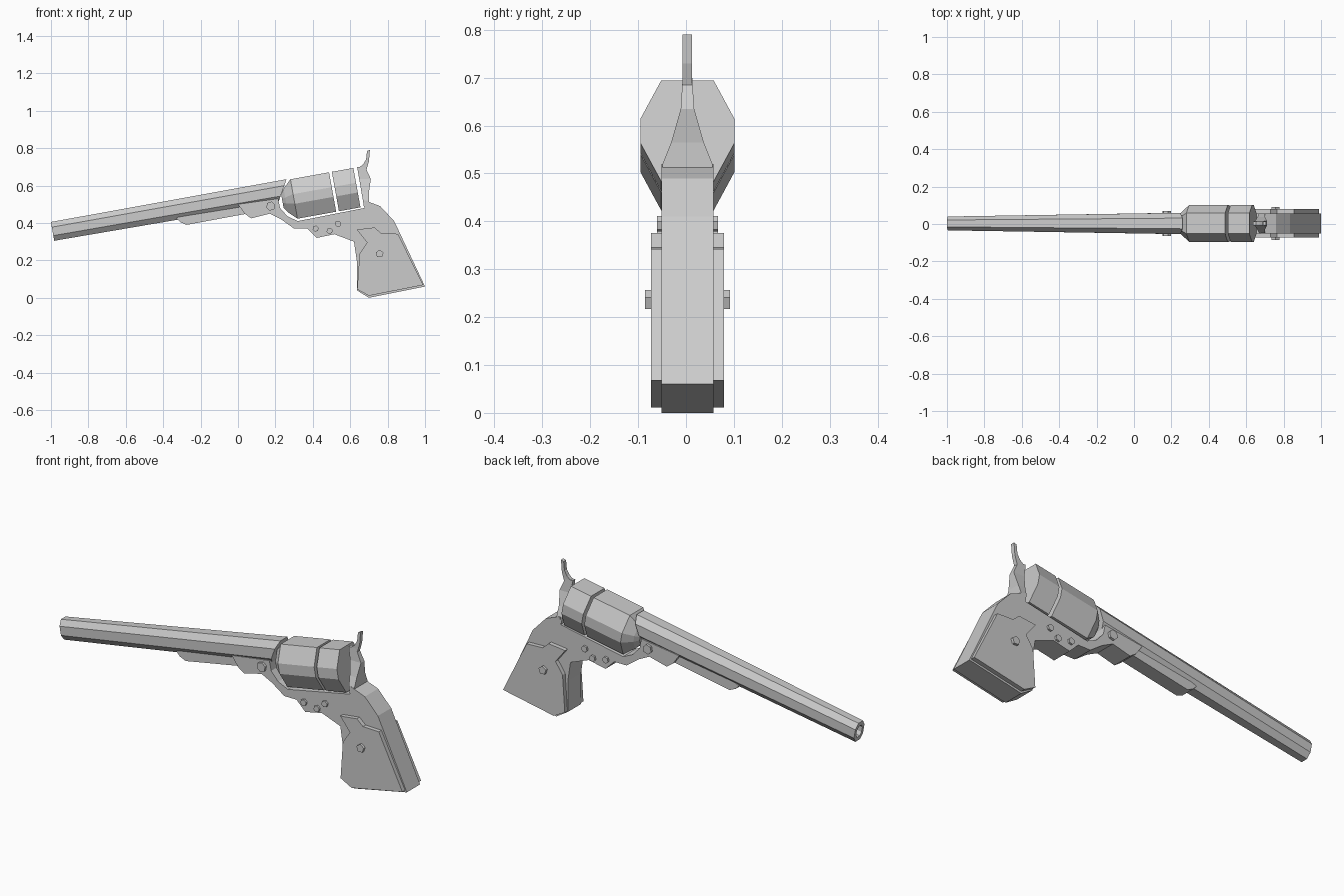
import bpy, bmesh, math
from mathutils import Vector

cube = bpy.data.objects.get("Cube")
if cube:
    bpy.data.objects.remove(cube)

steel = bpy.data.materials.new("grey_steel")
steel.use_nodes = True
grey = (0.6, 0.6, 0.6, 1)
steel.diffuse_color = grey
steel.node_tree.nodes["Principled BSDF"].inputs["Base Color"].default_value = grey

MID = 0.003                      # centre plane of the model
TILT = math.radians(10.2)        # rise of the barrel axis


def loft(name, rings):
    """Skin matching rings of points and cap both ends."""
    bm = bmesh.new()
    loops = [[bm.verts.new(p) for p in ring] for ring in rings]
    n = len(loops[0])
    for a, b in zip(loops, loops[1:]):
        for i in range(n):
            j = (i + 1) % n
            bm.faces.new((a[i], a[j], b[j], b[i]))
    bm.faces.new(loops[0][::-1])
    bm.faces.new(loops[-1])
    bmesh.ops.recalc_face_normals(bm, faces=bm.faces)
    mesh = bpy.data.meshes.new(name)
    bm.to_mesh(mesh)
    bm.free()
    mesh.materials.append(steel)
    obj = bpy.data.objects.new(name, mesh)
    bpy.context.collection.objects.link(obj)
    return obj


def prism(name, outline, half, y=MID):
    """Side outline in x, z extruded across the width."""
    return loft(name, [[(x, y + side * half, z) for x, z in outline] for side in (-1, 1)])


def tilted(s, y, v):
    """Point at s along the barrel axis and v above it."""
    c, k = math.cos(TILT), math.sin(TILT)
    return Vector((s * c - v * k, MID + y, s * k + v * c))


def octagon(s, v, w, h, flat, side, lean=0):
    """Eight-sided ring across the barrel axis."""
    quarter = [(flat * w, h), (w, side * h)]
    right = quarter + [(a, -b) for a, b in quarter[::-1]]
    ring = right + [(-a, -b) for a, b in right]
    return [tilted(s + lean * b / h, a, v + b) for a, b in ring]


# Barrel with a hollow muzzle
loft("barrel", [
    octagon(-0.81, 0.525, 0.02, 0.027, 0.5, 0.45),
    octagon(-0.913, 0.525, 0.022, 0.03, 0.5, 0.45),
    octagon(-0.913, 0.525, 0.037, 0.051, 0.5, 0.45),
    octagon(0.335, 0.5205, 0.057, 0.0575, 0.5, 0.45, 0.033)])


# Cylinder in two separate sections
def drum(s, scale):
    return octagon(s, 0.467, 0.098 * scale, 0.107 * scale, 0.56, 0.245)


loft("cylinder_front", [drum(0.325, 0.35), drum(0.343, 0.6), drum(0.388, 1), drum(0.598, 1)])
loft("cylinder_rear", [drum(0.613, 1), drum(0.73, 1)])

# Frame with the barrel lug, cradle and grip core
prism("frame", [
    (0.0, 0.50), (0.035, 0.45), (0.07, 0.425), (0.17, 0.45), (0.23, 0.42),
    (0.30, 0.37), (0.37, 0.37), (0.42, 0.32), (0.515, 0.34), (0.62, 0.30),
    (0.635, 0.20), (0.635, 0.04), (0.70, 0.0), (1.0, 0.06), (0.835, 0.41),
    (0.76, 0.49), (0.68, 0.52), (0.675, 0.48), (0.32, 0.41), (0.265, 0.435),
    (0.225, 0.48), (0.215, 0.53)], 0.054)

# Loading lever below the barrel
prism("loading_lever", [
    (-0.33, 0.427), (-0.31, 0.405), (-0.275, 0.39), (0.06, 0.452),
    (0.06, 0.51), (-0.28, 0.445)], 0.036)

# Grip panels, one on each side
panel = [(0.635, 0.365), (0.73, 0.376), (0.765, 0.345), (0.855, 0.342), (0.99, 0.068),
         (0.70, 0.011), (0.637, 0.045), (0.65, 0.235), (0.69, 0.295)]
for label, side in (("left", 1), ("right", -1)):
    prism("grip_panel_" + label, panel, 0.014, MID + side * 0.062)

# Recoil shield narrowing upward to the hammer
shield = [(0.485, 0.673, 0.70, 0.054), (0.52, 0.668, 0.70, 0.052), (0.565, 0.66, 0.70, 0.034),
          (0.635, 0.648, 0.71, 0.014), (0.70, 0.637, 0.68, 0.01)]
loft("recoil_shield", [
    [(front, MID - w, z), (back, MID - w, z), (back, MID + w, z), (front, MID + w, z)]
    for z, front, back, w in shield])
prism("hammer", [
    (0.64, 0.69), (0.67, 0.715), (0.685, 0.74), (0.69, 0.785), (0.705, 0.79), (0.70, 0.73),
    (0.687, 0.685), (0.71, 0.635), (0.70, 0.565), (0.67, 0.565)], 0.01)


# Screws running through the body
def screw(name, x, z, radius, half, sides):
    turns = [math.tau * i / sides + 0.3 for i in range(sides)]
    prism(name, [(x + radius * math.cos(t), z + radius * math.sin(t)) for t in turns], half)


screw("barrel_wedge_screw", 0.175, 0.49, 0.025, 0.066, 6)
screw("grip_screw", 0.757, 0.235, 0.022, 0.089, 5)
for i, (x, z) in enumerate([(0.415, 0.37), (0.49, 0.358), (0.535, 0.395)]):
    screw("frame_screw_%d" % (i + 1), x, z, 0.017, 0.064, 6)
